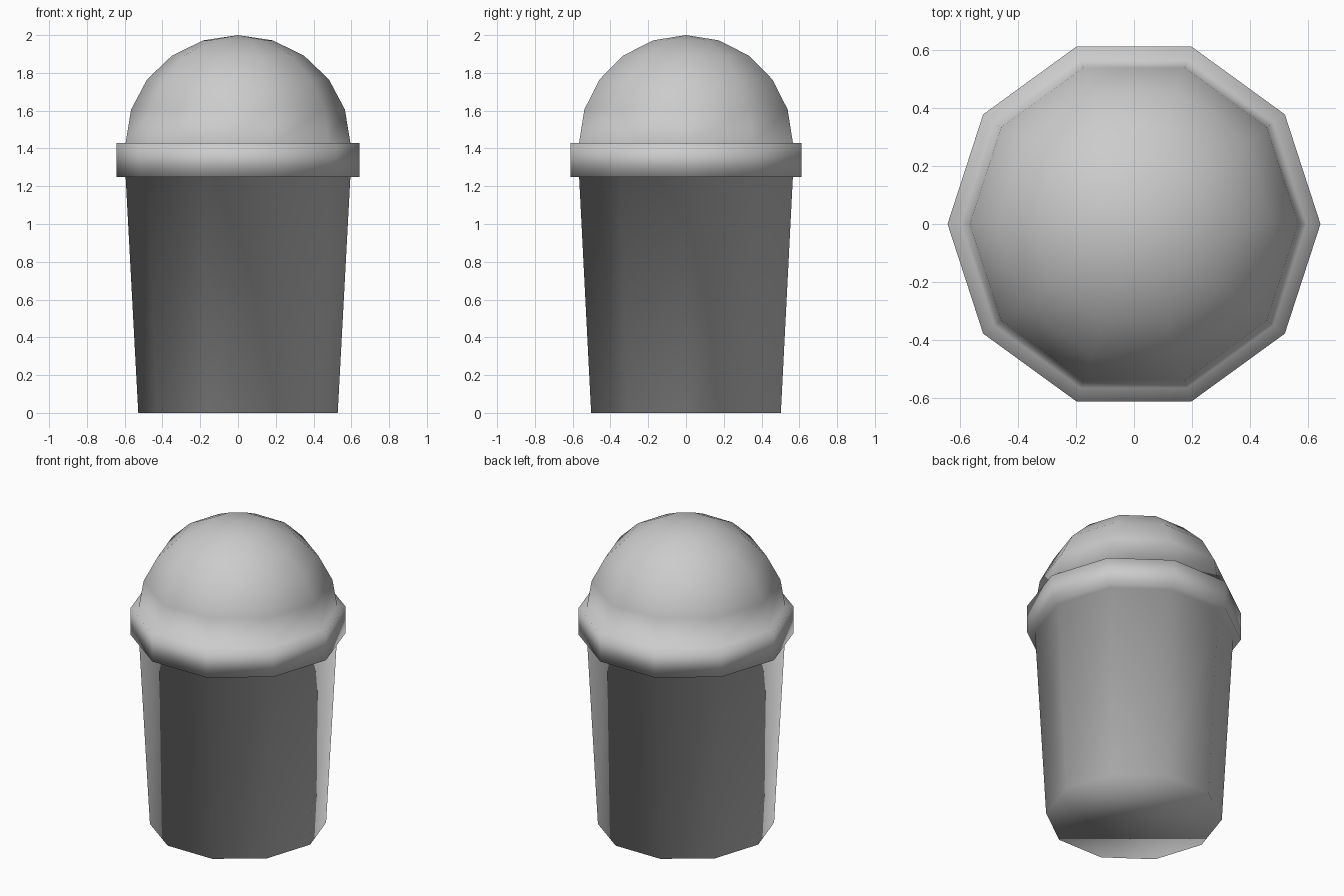
import bpy
import bmesh
from math import cos, sin, pi, radians

cube = bpy.data.objects.get("Cube")
if cube:
    bpy.data.objects.remove(cube, do_unlink=True)

SIDES = 10
RIM_BOTTOM, RIM_TOP = 1.25, 1.43
DOME_RADIUS, DOME_HEIGHT = 0.595, 0.57

grey = bpy.data.materials.new("light grey")
grey.use_nodes = True
colour = (0.6, 0.6, 0.6, 1)
grey.diffuse_color = colour
grey.node_tree.nodes["Principled BSDF"].inputs["Base Color"].default_value = colour


def lathe(name, profile):
    """Turn a (radius, height) profile into a closed ten-sided solid."""
    bm = bmesh.new()
    rings = []
    for radius, z in profile:
        rings.append([bm.verts.new((radius * cos(2 * pi * i / SIDES),
                                    radius * sin(2 * pi * i / SIDES), z))
                      for i in range(SIDES)])
    for low, high in zip(rings, rings[1:]):
        for i in range(SIDES):
            j = (i + 1) % SIDES
            bm.faces.new((low[i], low[j], high[j], high[i]))
    # Flat base and pointed crown
    bm.faces.new(rings[0][::-1])
    crown = bm.verts.new((0, 0, RIM_TOP + DOME_HEIGHT))
    for i in range(SIDES):
        bm.faces.new((rings[-1][i], rings[-1][(i + 1) % SIDES], crown))
    bmesh.ops.recalc_face_normals(bm, faces=bm.faces)
    for face in bm.faces:
        face.smooth = True
    mesh = bpy.data.meshes.new(name)
    bm.to_mesh(mesh)
    bm.free()
    mesh.materials.append(grey)
    obj = bpy.data.objects.new(name, mesh)
    bpy.context.collection.objects.link(obj)
    return obj


# Tapered body, projecting rim, then quarter-ellipse dome, shaded as one skin
body = [(0.528, 0), (0.595, RIM_BOTTOM)]
rim = [(0.643, RIM_BOTTOM), (0.643, RIM_TOP)]
dome = [(DOME_RADIUS * cos(radians(a)), RIM_TOP + DOME_HEIGHT * sin(radians(a)))
        for a in range(0, 90, 18)]
lathe("domed_bin", body + rim + dome)
